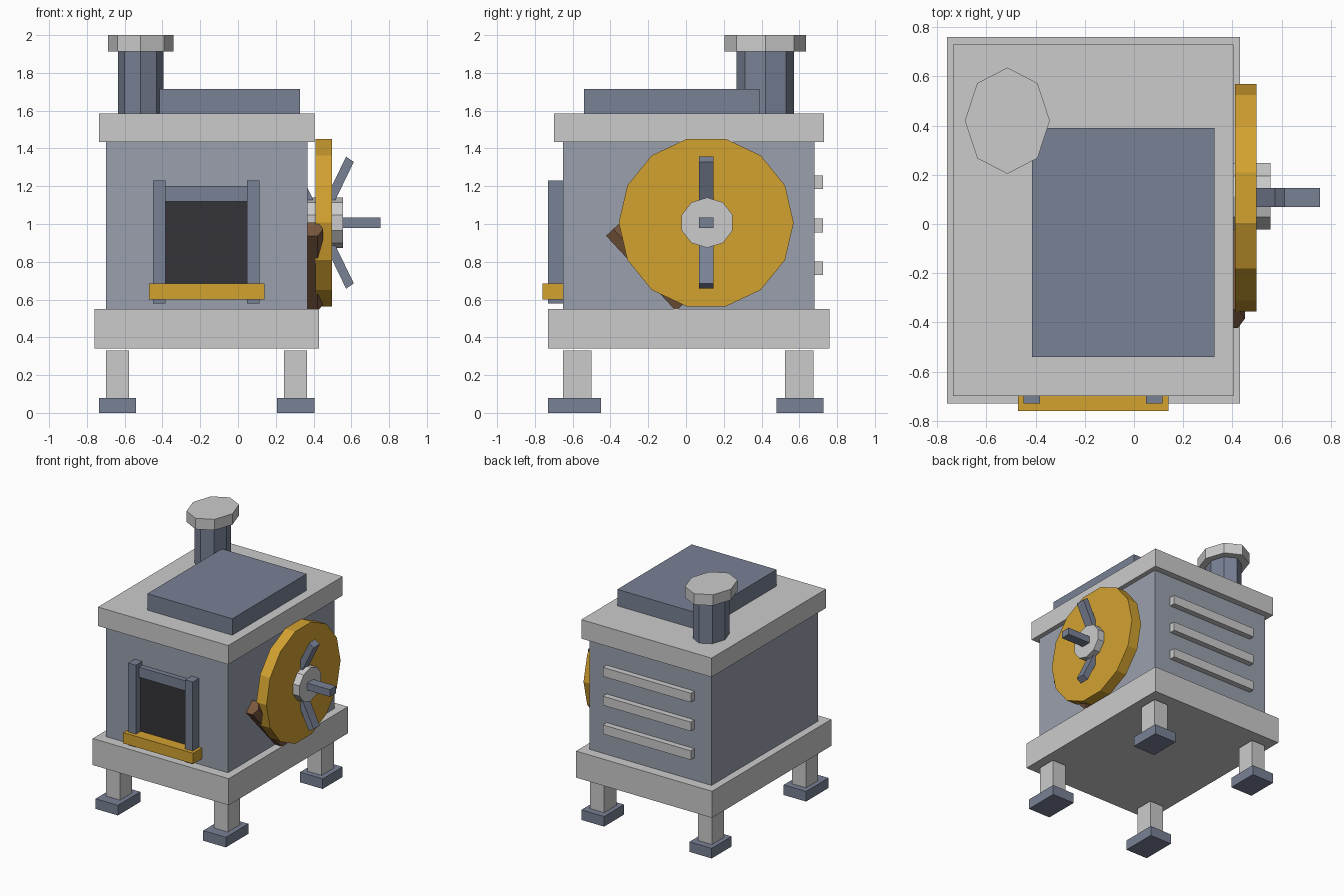
import bpy, math
from mathutils import Vector, Matrix

if "Cube" in bpy.data.objects:
    bpy.data.objects.remove(bpy.data.objects["Cube"])


def mat(name, rgb):
    m = bpy.data.materials.new(name)
    m.diffuse_color = (*rgb, 1)
    m.use_nodes = True
    m.node_tree.nodes["Principled BSDF"].inputs["Base Color"].default_value = m.diffuse_color
    return m


PALE = mat("pale_steel", (0.32, 0.35, 0.42))
SLATE = mat("slate_steel", (0.19, 0.22, 0.30))
GOLD = mat("brass", (0.65, 0.36, 0.03))
BROWN = mat("wood", (0.20, 0.10, 0.05))
DARK = mat("soot", (0.035, 0.033, 0.04))


def finish(name, m):
    o = bpy.context.object
    o.name = name
    if m:
        o.data.materials.append(m)
    return o


def box(name, x, y, z, m=None):
    """Box from (min, max) ranges."""
    bpy.ops.mesh.primitive_cube_add(size=1, location=[sum(r) / 2 for r in (x, y, z)])
    o = finish(name, m)
    o.data.transform(Matrix.Diagonal([r[1] - r[0] for r in (x, y, z)] + [1]))
    return o


def prism(name, sides, center, ru, rv, length, axis, m=None, turn=0):
    """Elliptical prism; axis 'Z' uses radii x,y and axis 'X' uses radii y,z."""
    bpy.ops.mesh.primitive_cylinder_add(vertices=sides, radius=1, depth=1, location=center)
    o = finish(name, m)
    # start with a vertex on the first radius axis
    o.data.transform(Matrix.Rotation(math.radians(turn - 90), 4, 'Z'))
    o.data.transform(Matrix.Diagonal((ru, rv, length, 1)))
    if axis == 'X':
        o.data.transform(Matrix(((0, 0, 1, 0), (1, 0, 0, 0), (0, 1, 0, 0), (0, 0, 0, 1))))
    return o


# main housing
box("base_slab", (-.76, .43), (-.73, .76), (.34, .55))
box("furnace_body", (-.70, .368), (-.65, .68), (.55, 1.435), PALE)
box("top_slab", (-.735, .405), (-.70, .73), (1.435, 1.585))
box("top_lid", (-.415, .328), (-.54, .39), (1.585, 1.715), SLATE)

# legs and feet
for sx, lx, fx in (("left", (-.70, -.577), (-.735, -.54)), ("right", (.243, .366), (.207, .405))):
    for sy, ly, fy in (("front", (-.65, -.50), (-.73, -.45)), ("back", (.523, .675), (.48, .728))):
        box(f"{sy}_{sx}_leg", lx, ly, (.08, .33))
        box(f"{sy}_{sx}_foot", fx, fy, (0, .08), SLATE)

# chimney
prism("chimney_pipe", 8, (-.515, .42, 1.75), .12, .153, .33, 'Z', SLATE)
prism("chimney_cap", 8, (-.515, .42, 1.957), .173, .216, .086, 'Z')

# fire door
box("door_opening", (-.385, .05), (-.67, -.64), (.64, 1.12), DARK)
box("door_lintel", (-.385, .05), (-.69, -.64), (1.12, 1.20), SLATE)
for side, x in (("left", (-.45, -.383)), ("right", (.048, .115))):
    box(f"door_post_{side}", x, (-.73, -.64), (.58, 1.23), SLATE)
box("door_sill", (-.472, .14), (-.76, -.65), (.60, .685), GOLD)

# back vents
for i, z in enumerate((.765, .992, 1.22)):
    box(f"back_vent_{i + 1}", (-.55, .22), (.67, .726), (z - .036, z + .036))

# side wheel and hub
prism("side_wheel", 14, (.454, .107, 1.007), .463, .455, .088, 'X', GOLD)
prism("wheel_hub", 10, (.43, .112, 1.007), .142, .133, .25, 'X', None, 90)

# spokes fanned around the y axis, slightly squashed in x
for i in range(3):
    bpy.ops.mesh.primitive_cube_add(size=1, location=(.43, .108, 1.007))
    o = finish(f"wheel_spoke_{i + 1}", SLATE)
    o.data.transform(Matrix.Diagonal((.775, .077, .056, 1)))
    o.data.transform(Matrix.Rotation(math.radians(60 * i), 4, 'Y'))
    o.data.transform(Matrix.Diagonal((.84, 1, 1, 1)))

# wooden rod tucked behind the wheel
a, b = Vector((.393, -.385, .973)), Vector((.393, -.015, .575))
rod = prism("wooden_rod", 6, (a + b) / 2, .058, .06, (b - a).length, 'Z', BROWN)
rod.data.transform(Matrix.Rotation(math.atan2(b.y - a.y, a.z - b.z), 4, 'X'))
